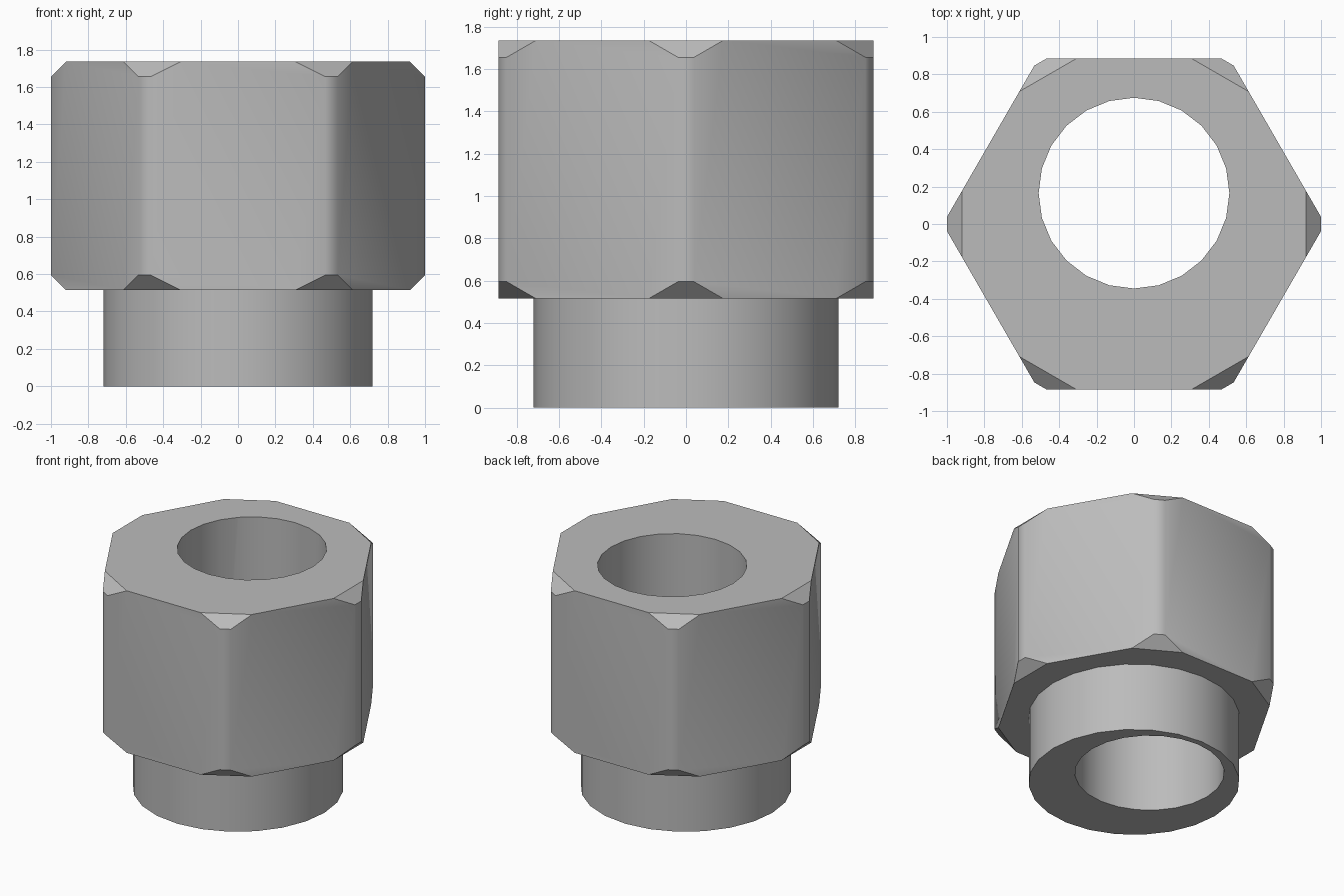
import bpy, bmesh, math
from mathutils import Matrix, Vector

if "Cube" in bpy.data.objects:
    bpy.data.objects.remove(bpy.data.objects["Cube"], do_unlink=True)

HEIGHT, NUT_BASE = 1.735, 0.515
FLAT = 0.885                      # distance from axis to each hexagon flat
CHAMFER = 0.08

steel = bpy.data.materials.new("plain grey steel")
steel.use_nodes = True
grey = (0.5, 0.5, 0.5, 1)
steel.diffuse_color = grey
steel.node_tree.nodes["Principled BSDF"].inputs["Base Color"].default_value = grey


def prism(name, sides, radius, z0, z1, y=0):
    bpy.ops.mesh.primitive_cylinder_add(vertices=sides, radius=radius, depth=z1 - z0,
                                        location=(0, y, (z0 + z1) / 2))
    ob = bpy.context.object
    ob.name = name
    bpy.ops.object.transform_apply(location=True, rotation=True, scale=True)
    return ob


def slice_off(bm, point, normal):
    cut = bmesh.ops.bisect_plane(bm, geom=bm.verts[:] + bm.edges[:] + bm.faces[:],
                                 plane_co=point, plane_no=normal, clear_outer=True)
    edges = [e for e in cut["geom_cut"] if isinstance(e, bmesh.types.BMEdge)]
    bmesh.ops.contextual_create(bm, geom=edges)


def combine(body, tool, operation):
    mod = body.modifiers.new(operation.lower(), "BOOLEAN")
    mod.object, mod.operation, mod.solver = tool, operation, "EXACT"
    bpy.context.view_layer.objects.active = body
    bpy.ops.object.modifier_apply(modifier=mod.name)
    bpy.data.objects.remove(tool, do_unlink=True)


# Hexagonal head with corners on the x axis
nut = prism("hex_fitting", 6, FLAT / math.cos(math.pi / 6), NUT_BASE, HEIGHT)
bm = bmesh.new()
bm.from_mesh(nut.data)
bmesh.ops.rotate(bm, verts=bm.verts[:], cent=(0, 0, 0),
                 matrix=Matrix.Rotation(math.pi / 2, 3, "Z"))

# Blunted vertical corners, then sloped chamfers at top and bottom of each
for i in range(6):
    a = i * math.pi / 3
    out = Vector((math.cos(a), math.sin(a), 0))
    slice_off(bm, out, out)
    for z, s in ((HEIGHT, 1), (NUT_BASE, -1)):
        slice_off(bm, out * (1 - CHAMFER) + Vector((0, 0, z)), out + Vector((0, 0, s)))
bmesh.ops.recalc_face_normals(bm, faces=bm.faces[:])
bm.to_mesh(nut.data)
bm.free()

# Round collar below, and an off-centre bore through everything
combine(nut, prism("collar", 24, 0.72, 0, NUT_BASE + 0.3), "UNION")
combine(nut, prism("bore_cutter", 24, 0.51, -0.2, HEIGHT + 0.2, 0.165), "DIFFERENCE")

nut.data.materials.clear()
nut.data.materials.append(steel)
for face in nut.data.polygons:
    face.material_index = 0
bpy.ops.object.select_all(action="DESELECT")
nut.select_set(True)
bpy.context.view_layer.objects.active = nut
bpy.ops.object.shade_smooth_by_angle(angle=math.radians(35))
